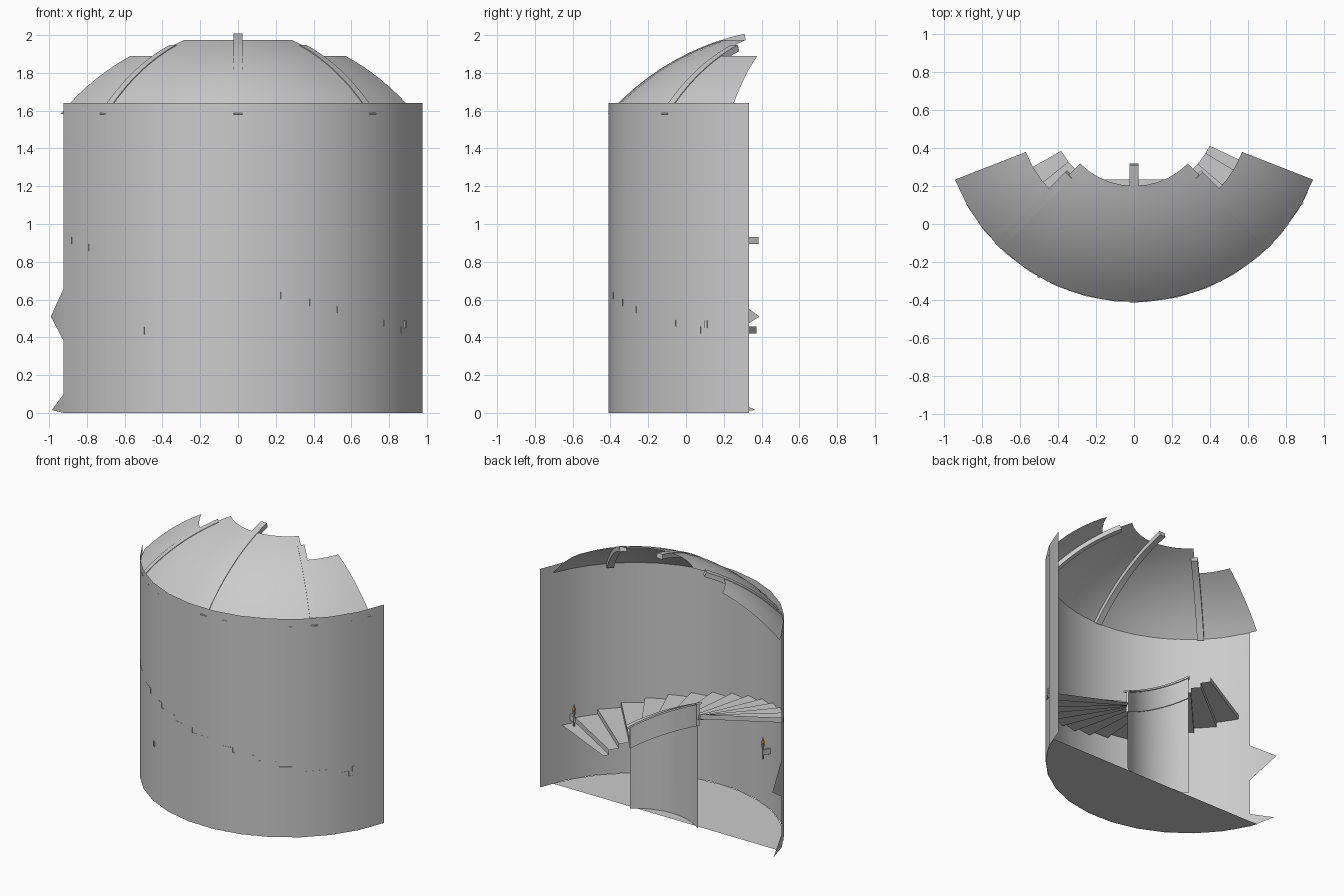
import bpy, math
from math import sin, cos, radians, sqrt

if "Cube" in bpy.data.objects:
    bpy.data.objects.remove(bpy.data.objects["Cube"])

CY, R = 0.60, 1.013          # tower axis (x=0, y=CY) and wall radius
RS, ZC = 1.349, 0.687        # dome sphere radius and centre height


def pol(r, deg, z):
    """Point around the tower axis; 0 degrees is the front, positive is right."""
    t = radians(deg)
    return (r * sin(t), CY - r * cos(t), z)


def span(a, b, n):
    return [a + (b - a) * i / n for i in range(n + 1)]


def build(name, verts, faces, smooth=True, mat=None):
    me = bpy.data.meshes.new(name)
    me.from_pydata(verts, [], faces)
    me.update()
    ob = bpy.data.objects.new(name, me)
    bpy.context.collection.objects.link(ob)
    if mat:
        me.materials.append(mat)
    if smooth:
        bpy.ops.object.select_all(action='DESELECT')
        ob.select_set(True)
        bpy.context.view_layer.objects.active = ob
        bpy.ops.object.shade_smooth_by_angle(angle=radians(30))
    return ob


def rows_mesh(rows, closed=False):
    """Join equal-length rows of points into quads; closed rows make a capped tube."""
    n = len(rows[0])
    verts = [p for row in rows for p in row]
    m = n if closed else n - 1
    faces = [(i * n + j, (i + 1) * n + j, (i + 1) * n + (j + 1) % n, i * n + (j + 1) % n)
             for i in range(len(rows) - 1) for j in range(m)]
    if closed:
        faces += [tuple(range(n)), tuple(range(len(verts) - 1, len(verts) - n - 1, -1))]
    return verts, faces


# Curved wall, with two torn points on the left edge
L0, L1 = -65.6, 74.8
zs = [0, 0.1, 0.38, 0.66, 1.64]
v, f = rows_mesh([[pol(R, a, z) for z in zs] for a in span(L0, L1, 12)])
v += [pol(R, -76.8, 0.015), pol(R, -78, 0.51)]
f += [(0, 1, len(v) - 2), (2, 3, len(v) - 1)]
build("wall", v, f)

# Floor segment with straight cut edge
fv = [pol(1.01, a, 0.0) for a in span(-68.8, 68.8, 14)]
build("floor", fv, [tuple(range(len(fv)))], smooth=False)


# Dome shell pieces
def dome_pt(r, a, off=0.0):
    k = (RS + off) / RS
    return pol(r * k, a, ZC + sqrt(RS * RS - r * r) * k)


for name, a0, a1, r0, n in (("dome_centre", -45, 45, 0.40, 10),
                            ("dome_left", -68.7, -45, 0.61, 3),
                            ("dome_right", 45, 68.7, 0.61, 3)):
    v, f = rows_mesh([[dome_pt(r, a) for r in span(1.01, r0, 8)]
                      for a in span(a0, a1, n)])
    build(name, v, f)

# Dome ribs, broken off at the top
for name, a, r0 in (("rib_centre", 0, 0.29), ("rib_left", -45, 0.485),
                    ("rib_right", 45, 0.485)):
    rows = []
    for r in span(1.01, r0, 10):
        ring = []
        for off, s in ((0.003, -1), (0.003, 1), (-0.032, 1), (-0.032, -1)):
            x, y, z = dome_pt(r, a, off)
            t = radians(a)
            ring.append((x + s * 0.024 * cos(t), y + s * 0.024 * sin(t), z))
        rows.append(ring)
    v, f = rows_mesh(rows, closed=True)
    build(name, v, f)

# Spiral stair: folded sheet of treads and risers
RI, STEP, RISE, A0, Z0 = 0.44, 9.19, 0.0365, 58.9, 0.42
prof = [(64.6, Z0)]
for k in range(14):
    a = A0 - STEP * k
    prof += [(a, Z0 + RISE * k), (a, Z0 + RISE * (k + 1))]
v, f = rows_mesh([[pol(RI, a, z), pol(1.012, a, z)] for a, z in prof])
build("stair", v, f, smooth=False)


# Inner pillar wall, rising to the slope of the stair
def stair_z(a):
    return Z0 + RISE * ((A0 - a) / STEP + 0.5)


arc = span(-40, 40, 10)
v, f = rows_mesh([[pol(RI, a, 0), pol(RI, a, stair_z(a))] for a in arc])
build("pillar_wall", v, f)


# Sloped stringer band and its cap rail
def helix(name, r0, r1, lo, hi, angles):
    rows = [[pol(r0, a, stair_z(a) + lo), pol(r1, a, stair_z(a) + lo),
             pol(r1, a, stair_z(a) + hi), pol(r0, a, stair_z(a) + hi)] for a in angles]
    v, f = rows_mesh(rows, closed=True)
    build(name, v, f)


helix("stringer", 0.43, 0.45, -0.06, 0.10, arc)
helix("cap_rail", 0.42, 0.462, 0.10, 0.115, span(-41, 43, 10))

# Wall torches
flame_mat = bpy.data.materials.new("flame_orange")
flame_mat.diffuse_color = (0.9, 0.4, 0.05, 1)
flame_mat.use_nodes = True
flame_mat.node_tree.nodes["Principled BSDF"].inputs["Base Color"].default_value = flame_mat.diffuse_color


def lathe(name, r, a, prof, mat=None):
    cx, cy, _ = pol(r, a, 0)
    rows = [[(cx + q * cos(math.tau * i / 8), cy + q * sin(math.tau * i / 8), z)
             for i in range(8)] for q, z in prof]
    v, f = rows_mesh(rows, closed=True)
    build(name, v, f, mat=mat)


for side, a, z in (("left", -29.7, 0.435), ("right", 60.8, 0.47)):
    lathe("torch_" + side, 0.96, a, [(0.006, z - 0.05), (0.008, z + 0.035),
                                     (0.014, z + 0.06)])
    lathe("flame_" + side, 0.96, a, [(0.008, z + 0.06), (0.013, z + 0.075),
                                     (0.001, z + 0.115)], flame_mat)
    t = radians(a)
    rows = []
    for r in (0.955, 1.016):
        x, y, _ = pol(r, a, 0)
        rows.append([(x + s * 0.008 * cos(t), y + s * 0.008 * sin(t), z + h)
                     for s, h in ((-1, -0.02), (1, -0.02), (1, 0.02), (-1, 0.02))])
    v, f = rows_mesh(rows, closed=True)
    build("bracket_" + side, v, f, smooth=False)
